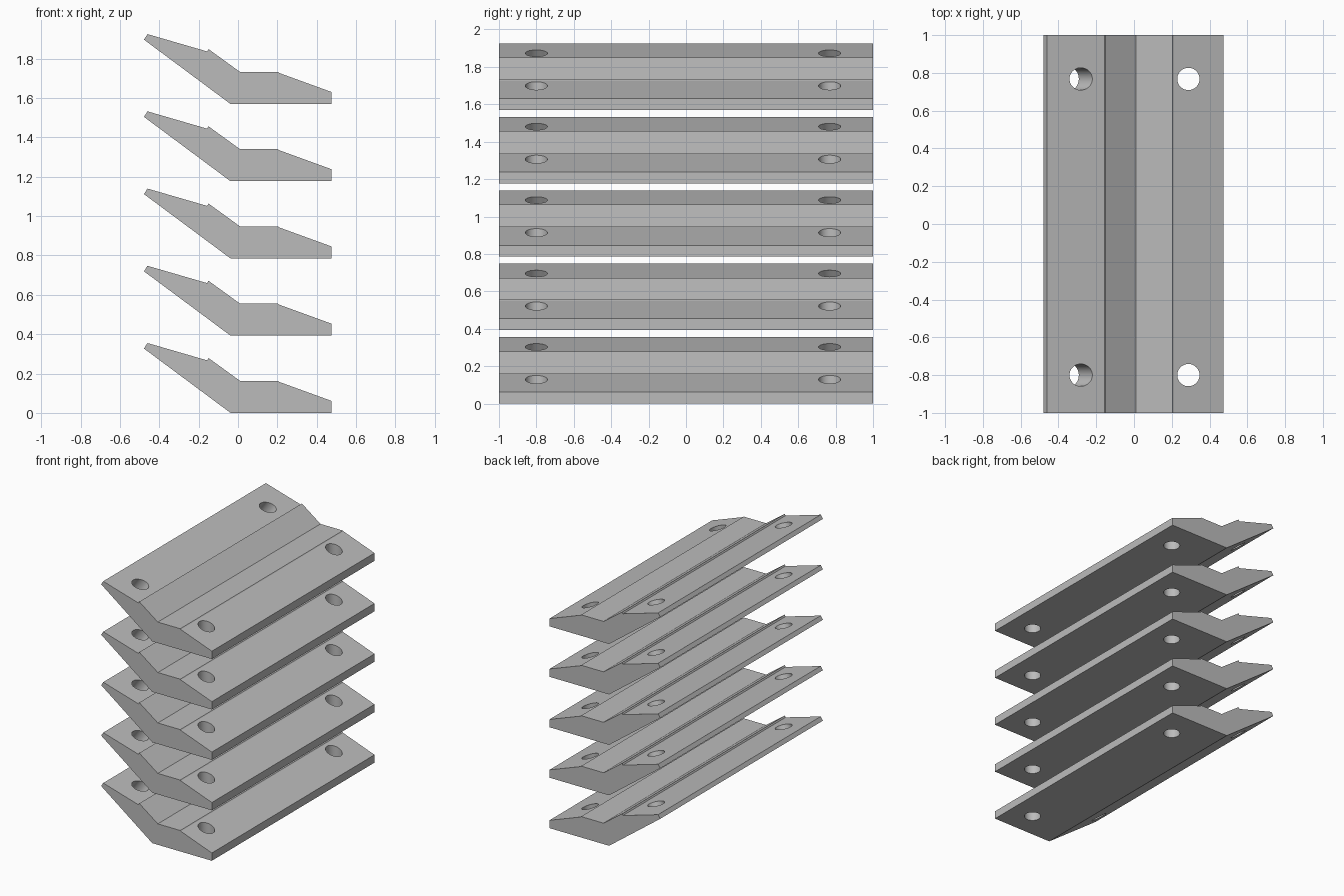
import bpy, bmesh, math
from mathutils import Matrix, Vector

cube = bpy.data.objects.get("Cube")
if cube:
    bpy.data.objects.remove(cube, do_unlink=True)

COUNT, STEP = 5, 0.3925
HOLE_RADIUS = 0.059
HOLE_YS = (-0.8, 0.768)

# Cross-section of one slat in x, z
PROFILE = [(-0.038, 0), (0.475, 0), (0.475, 0.061), (0.208, 0.158),
           (0.203, 0.163), (0.01, 0.163), (-0.15, 0.279), (-0.157, 0.267),
           (-0.46, 0.355), (-0.478, 0.327)]

grey = bpy.data.materials.new("grey")
grey.use_nodes = True
colour = (0.5, 0.5, 0.5, 1)
grey.diffuse_color = colour
grey.node_tree.nodes["Principled BSDF"].inputs["Base Color"].default_value = colour


def mesh_object(name, bm):
    bmesh.ops.recalc_face_normals(bm, faces=bm.faces[:])
    mesh = bpy.data.meshes.new(name)
    bm.to_mesh(mesh)
    bm.free()
    mesh.materials.append(grey)
    obj = bpy.data.objects.new(name, mesh)
    bpy.context.collection.objects.link(obj)
    return obj


# Slat body extruded along y
bm = bmesh.new()
face = bm.faces.new([bm.verts.new((x, -1, z)) for x, z in PROFILE])
extruded = bmesh.ops.extrude_face_region(bm, geom=[face])["geom"]
bmesh.ops.translate(bm, vec=(0, 2, 0),
                    verts=[v for v in extruded if isinstance(v, bmesh.types.BMVert)])
slat = mesh_object("slat_1", bm)

# Bolt hole cutters: square to the underside of each wing
tilt = math.atan2(0.327, 0.44)
bm = bmesh.new()
for x, z, angle in ((0.288, 0.07, 0), (-0.281, 0.303, tilt)):
    for y in HOLE_YS:
        place = Matrix.Translation(Vector((x, y, z))) @ Matrix.Rotation(angle, 4, "Y")
        bmesh.ops.create_cone(bm, cap_ends=True, segments=48, radius1=HOLE_RADIUS,
                              radius2=HOLE_RADIUS, depth=0.5, matrix=place)
cutter = mesh_object("hole_cutter", bm)
cutter.hide_render = True

# Cut the holes and keep the result
cut = slat.modifiers.new("bolt_holes", "BOOLEAN")
cut.object, cut.operation, cut.solver = cutter, "DIFFERENCE", "EXACT"
bpy.ops.object.select_all(action="DESELECT")
bpy.context.view_layer.objects.active = slat
slat.select_set(True)
bpy.ops.object.modifier_apply(modifier=cut.name)
bpy.data.objects.remove(cutter, do_unlink=True)
bpy.ops.object.shade_smooth_by_angle(angle=math.radians(12))

# Stack of identical slats
for i in range(1, COUNT):
    copy = slat.copy()
    copy.name = f"slat_{i + 1}"
    copy.location.z = i * STEP
    bpy.context.collection.objects.link(copy)
